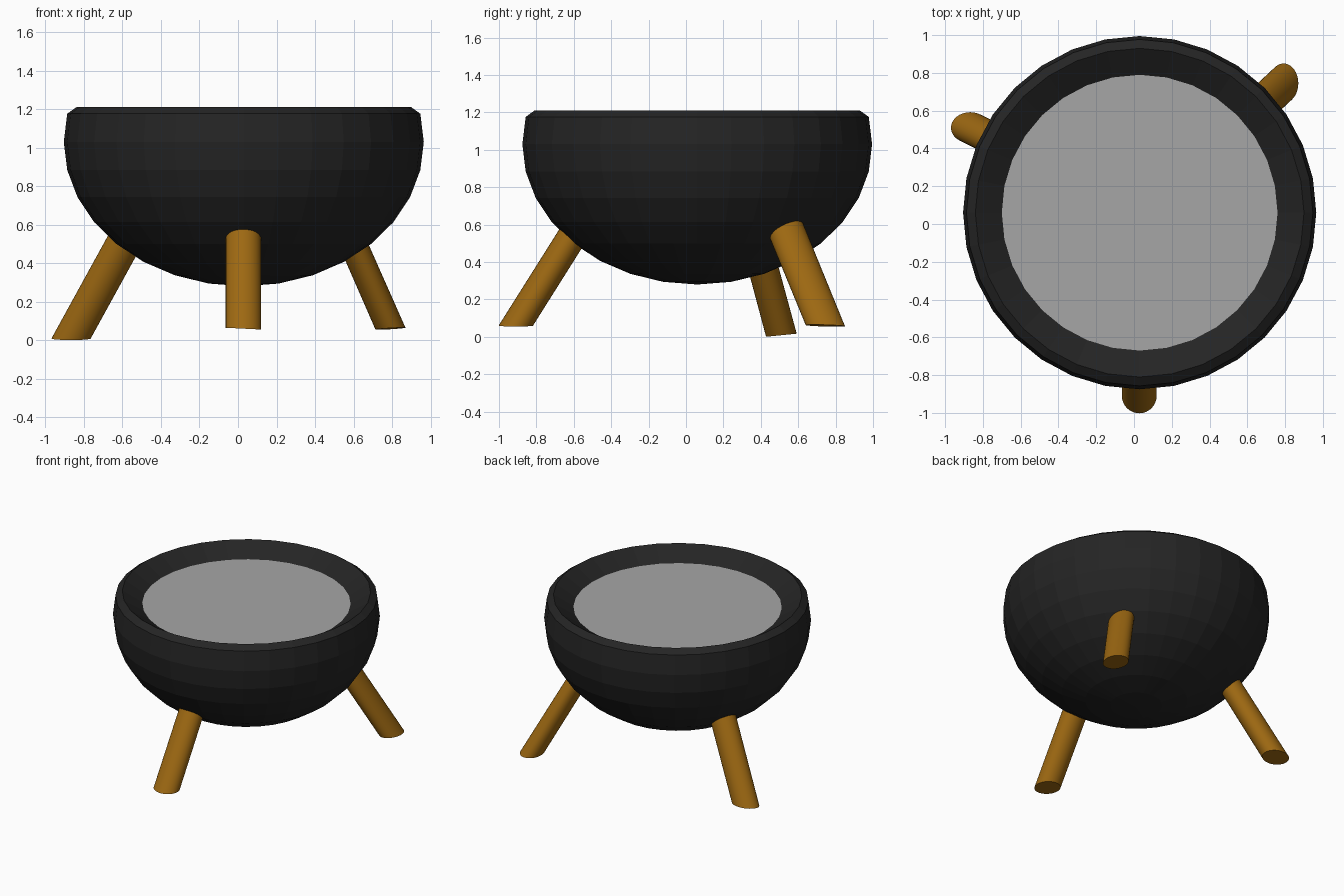
import bpy, bmesh, math

if "Cube" in bpy.data.objects:
    bpy.data.objects.remove(bpy.data.objects["Cube"])

SEG = 32
CX, CY, CZ = 0.03, 0.06, 1.03      # bowl centre
R, H = 0.935, 0.75                 # bowl radius and depth


def material(name, rgb):
    m = bpy.data.materials.new(name)
    m.diffuse_color = (*rgb, 1.0)
    m.use_nodes = True
    m.node_tree.nodes["Principled BSDF"].inputs["Base Color"].default_value = m.diffuse_color
    return m


def finish(name, bm, mat, smooth=False):
    bmesh.ops.recalc_face_normals(bm, faces=bm.faces)
    me = bpy.data.meshes.new(name)
    bm.to_mesh(me)
    bm.free()
    me.materials.append(mat)
    ob = bpy.data.objects.new(name, me)
    bpy.context.collection.objects.link(ob)
    if smooth:
        bpy.ops.object.select_all(action='DESELECT')
        ob.select_set(True)
        bpy.context.view_layer.objects.active = ob
        bpy.ops.object.shade_smooth_by_angle(angle=math.radians(35))
    return ob


def bridge(bm, a, b):
    n = len(a)
    for i in range(n):
        bm.faces.new((a[i], a[(i + 1) % n], b[(i + 1) % n], b[i]))


def ring(bm, r, z):
    return [bm.verts.new((CX + r * math.cos(2 * math.pi * i / SEG),
                          CY + r * math.sin(2 * math.pi * i / SEG), z))
            for i in range(SEG)]


black = material("charcoal black", (0.018, 0.018, 0.018))
grey = material("ash grey", (0.38, 0.38, 0.38))
wood = material("amber wood", (0.34, 0.14, 0.006))

# Bowl: flattened faceted hemisphere with bevelled rim and inward sloping lip
bm = bmesh.new()
profile = []
for k in range(-7, 2):
    a = math.radians(11.25 * k)
    profile.append((R * math.cos(a), CZ + H * math.sin(a)))
profile += [(0.87, 1.21), (0.73, 1.12)]
rings = [ring(bm, r, z) for r, z in profile]
for lo, hi in zip(rings, rings[1:]):
    bridge(bm, lo, hi)
pole = bm.verts.new((CX, CY, CZ - H))
for i in range(SEG):
    bm.faces.new((pole, rings[0][(i + 1) % SEG], rings[0][i]))
finish("bowl", bm, black)

# Fill: flat grey disc inside the lip
bm = bmesh.new()
face = bm.faces.new(ring(bm, 0.73, 1.12))
disc = finish("bowl_fill", bm, grey)
if disc.data.polygons[0].normal.z < 0:
    disc.data.flip_normals()


# Legs: slanted round posts with nearly level feet
def leg(name, foot, radii, lean, tilt):
    bm = bmesh.new()
    loops = []
    for z, t in ((foot[2], 1.0), (0.72, 0.0)):
        up = z - foot[2]
        loop = []
        for i in range(SEG):
            a = 2 * math.pi * i / SEG
            dx, dy = radii[0] * math.cos(a), radii[1] * math.sin(a)
            loop.append(bm.verts.new((foot[0] + dx + lean[0] * up,
                                      foot[1] + dy + lean[1] * up,
                                      z + t * (tilt[0] * dx + tilt[1] * dy))))
        loops.append(loop)
    bridge(bm, *loops)
    for loop in loops:
        bm.faces.new(loop)
    finish(name, bm, wood, smooth=True)


leg("front_leg", (0.028, -0.91, 0.06), (0.092, 0.092), (0.0, 0.63), (-0.05, 0.0))
leg("left_leg", (-0.867, 0.51, 0.009), (0.102, 0.082), (0.55, -0.27), (0.0, 0.1))
leg("right_leg", (0.792, 0.745, 0.06), (0.078, 0.105), (-0.44, -0.41), (0.06, -0.03))
